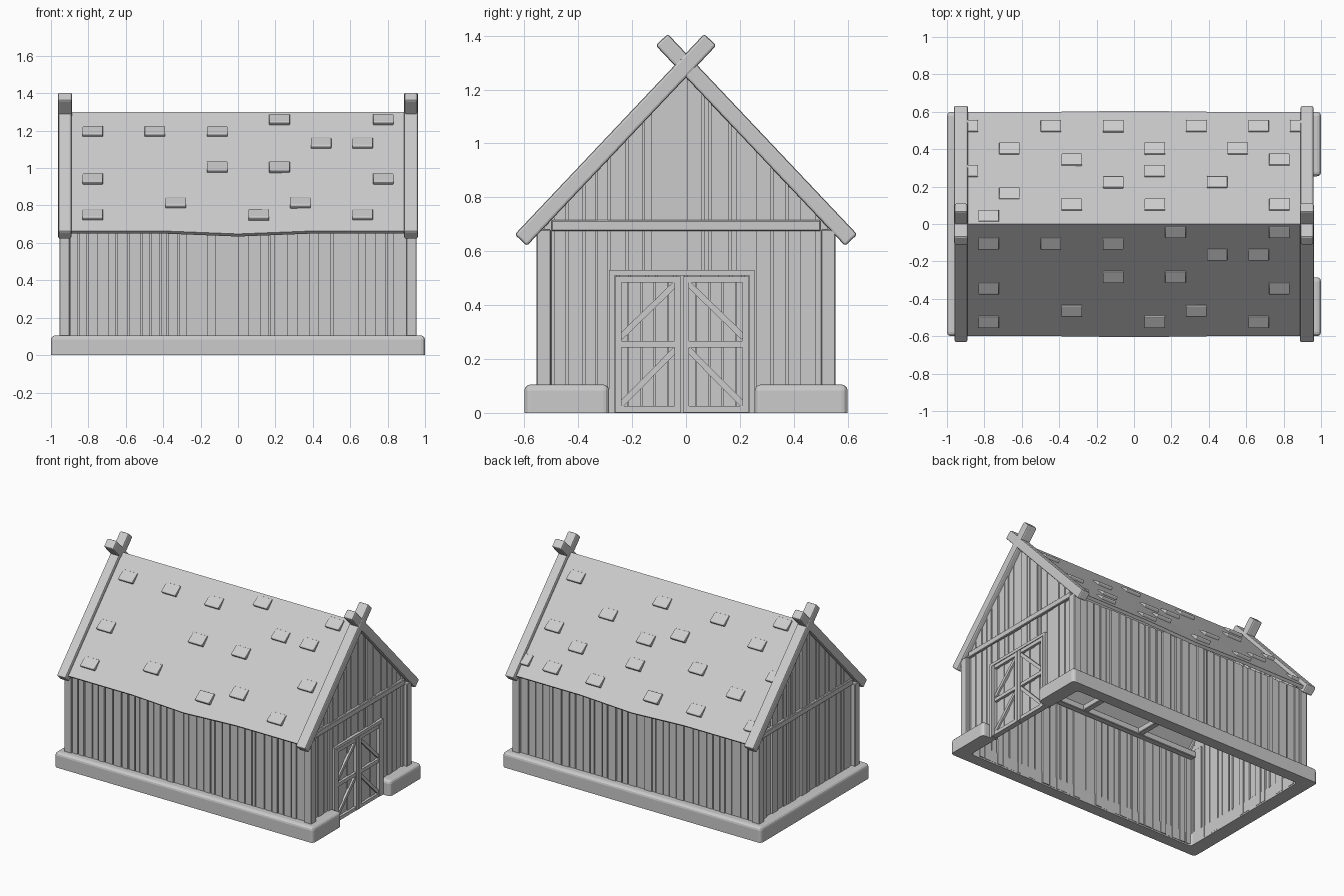
import bpy, bmesh, math, random
from mathutils import Vector

random.seed(4)
if "Cube" in bpy.data.objects:
    bpy.data.objects.remove(bpy.data.objects["Cube"])

grey = bpy.data.materials.new("plain_grey")
grey.use_nodes = True
grey.diffuse_color = (0.6, 0.6, 0.6, 1)
grey.node_tree.nodes["Principled BSDF"].inputs["Base Color"].default_value = (0.6, 0.6, 0.6, 1)

RIDGE, SLOPE = 1.30, 1.06
DOOR_L, DOOR_R, DOOR_TOP = -0.285, 0.255, 0.53


def finish(name, bm, bevel=0, segments=1):
    bmesh.ops.recalc_face_normals(bm, faces=bm.faces)
    mesh = bpy.data.meshes.new(name)
    bm.to_mesh(mesh)
    bm.free()
    mesh.materials.append(grey)
    ob = bpy.data.objects.new(name, mesh)
    bpy.context.collection.objects.link(ob)
    if bevel:
        mod = ob.modifiers.new("soft_edges", "BEVEL")
        mod.width, mod.segments = bevel, segments
    return ob


def prism(bm, points, offset):
    """Extrude a flat outline along an offset."""
    face = bm.faces.new([bm.verts.new(p) for p in points])
    out = bmesh.ops.extrude_face_region(bm, geom=[face])["geom"]
    bmesh.ops.translate(bm, vec=offset, verts=[v for v in out if isinstance(v, bmesh.types.BMVert)])


def block(bm, lo, hi):
    (a, b, c), (d, e, f) = lo, hi
    prism(bm, [(a, b, c), (d, b, c), (d, e, c), (a, e, c)], (0, 0, f - c))


def box(name, lo, hi, bevel=0.004):
    bm = bmesh.new()
    block(bm, lo, hi)
    return finish(name, bm, bevel)


def bar(bm, p, q, width, x0, x1):
    """Straight timber between two (y, z) points."""
    p, q = Vector(p), Vector(q)
    n = (q - p).normalized().orthogonal() * width / 2
    prism(bm, [(x0, *v) for v in (p + n, q + n, q - n, p - n)], (x1 - x0, 0, 0))


def plank_edges(stops):
    """Random plank borders that always include the given stops."""
    edges = []
    for a, b in zip(stops, stops[1:]):
        count = max(1, round((b - a) / 0.054))
        step = (b - a) / count
        edges.append(a)
        edges += [a + step * (i + random.uniform(-0.28, 0.28)) for i in range(1, count)]
    return edges + stops[-1:]


# Stone footing, open at the doorway
half = [(0.9, -0.52), (0.9, DOOR_L), (1, DOOR_L), (1, -0.6), (-1, -0.6)]
other = [(-1, 0.6), (1, 0.6), (1, DOOR_R), (0.9, DOOR_R), (0.9, 0.52)]
bm = bmesh.new()
prism(bm, [(x, y, 0) for x, y in half + other + [(-0.9, 0.52), (-0.9, -0.52)]], (0, 0, 0.105))
edges = [e for e in bm.edges if max(v.co.z for v in e.verts) > 0.05]
bmesh.ops.bevel(bm, geom=edges, offset=0.022, segments=3, profile=0.5, affect="EDGES")
finish("footing", bm)

# Long side walls of uneven vertical planks
for side, name in ((-1, "front_wall"), (1, "back_wall")):
    bm = bmesh.new()
    block(bm, (-0.91, side * 0.53 - 0.004, 0.01), (0.91, side * 0.53 + 0.004, 0.67))
    borders = plank_edges([-0.9, 0, 0.9])
    for a, b in zip(borders, borders[1:]):
        d = random.uniform(0.008, 0.018)
        block(bm, (a + 0.004, side * 0.53 - d, 0.01), (b - 0.004, side * 0.53 + d, 0.672))
    finish(name, bm)

# Gable walls, planks cut to the roof slope
for side, name in ((-1, "right_gable"), (1, "left_gable")):
    has_door = side > 0
    bm = bmesh.new()
    stops = [-0.53, DOOR_L, 0, DOOR_R, 0.53] if has_door else [-0.53, 0, 0.53]
    borders = plank_edges(stops)
    for a, b in zip(borders, borders[1:]):
        bottom = DOOR_TOP - 0.01 if has_door and DOOR_L - 0.001 < (a + b) / 2 < DOOR_R else 0.01
        for gap, depth in ((0.004, random.uniform(0.008, 0.018)), (0, 0.004)):
            lo, hi = a + gap, b - gap
            tops = [RIDGE - 0.03 - SLOPE * abs(y) for y in (hi, lo)]
            x = side * 0.915 - depth
            prism(bm, [(x, lo, bottom), (x, hi, bottom), (x, hi, tops[0]), (x, lo, tops[1])], (2 * depth, 0, 0))
    finish(name, bm)
    x0, x1 = sorted((side * 0.9, side * 0.943))
    box(name + "_beam", (x0, -0.5, 0.675), (x1, 0.5, 0.715))
    # Corner posts
    for y in (-0.528, 0.528):
        x0, x1 = sorted((side * 0.9, side * 0.955))
        box(name + "_corner_post", (x0, y - 0.027, 0.01), (x1, y + 0.027, 0.68))

# Roof shell with slightly sagging eaves
bm = bmesh.new()
rings = []
for x in (-0.925, -0.4, 0, 0.4, 0.925):
    sag = 0.016 if x == 0 else 0
    ey, ez = 0.6 + sag / 3, RIDGE - SLOPE * 0.6 - sag
    section = [(-ey, ez), (0, RIDGE), (ey, ez), (ey - 0.016, ez - 0.014), (0, RIDGE - 0.035), (0.016 - ey, ez - 0.014)]
    rings.append([bm.verts.new((x, y, z)) for y, z in section])
for r, s in zip(rings, rings[1:]):
    for i in range(6):
        j = (i + 1) % 6
        bm.faces.new((r[i], r[j], s[j], s[i]))
for ring in (rings[0], rings[-1]):
    for i, j, k, m in ((0, 1, 4, 5), (1, 2, 3, 4)):
        bm.faces.new((ring[i], ring[j], ring[k], ring[m]))
finish("roof", bm)

# Scattered raised shingles: row from the ridge -> columns
front_rows = {0: (2, 7), 1: (-7, -4, -1), 2: (4, 6), 4: (-1, 2), 5: (-7, 7), 7: (-3, 3), 8: (-7, 1, 6)}
back_rows = {0: (-7,), 1: (-3, 1, 7), 2: (-6,), 3: (-1, 4), 4: (-8, 1), 5: (-3, 7), 6: (-6, 1, 5),
             8: (-8, -4, -1, 3, 6, 8)}
run = Vector((0, 1, -SLOPE)).normalized()
up = Vector((0, SLOPE, 1)).normalized()
for side, rows, name in ((-1, front_rows, "front_shingles"), (1, back_rows, "back_shingles")):
    bm = bmesh.new()
    for row, columns in rows.items():
        y = 0.04 + 0.06 * row
        for col in columns:
            c = Vector((col * 0.111, y, RIDGE - SLOPE * y))
            # Wedge outline, thick at the lower edge
            wedge = [c + run * s + up * h for s, h in
                     ((-0.04, -0.008), (0.036, -0.008), (0.036, 0.016), (0.03, 0.021), (-0.04, 0.006))]
            prism(bm, [(p.x - 0.055, side * p.y, p.z) for p in wedge], (0.11, 0, 0))
    finish(name, bm, 0.006, 2)

# Crossed barge boards at both ends
for x, end in ((-0.925, "right"), (0.925, "left")):
    for s in (-1, 1):
        bm = bmesh.new()
        shift = 0.003 if s * x < 0 else 0
        bar(bm, (s * 0.613, 0.641), (-s * 0.09, 1.385), 0.062, x - 0.034 - shift, x + 0.034 + shift)
        finish(end + "_barge_board", bm, 0.009, 2)

# Door surround
bm = bmesh.new()
for y0, y1, z0 in ((DOOR_L, DOOR_L + 0.02, 0), (DOOR_R - 0.02, DOOR_R, 0), (DOOR_L, DOOR_R, 0.51)):
    block(bm, (0.895, y0, z0), (0.945, y1, DOOR_TOP))
finish("door_surround", bm)

# Two braced door leaves, mirrored about the meeting edge
mid = (DOOR_L + DOOR_R) / 2
for s, name in ((-1, "front_door_leaf"), (1, "back_door_leaf")):
    bm = bmesh.new()
    inner, outer = mid + s * 0.003, mid + s * 0.249
    borders = [inner + (outer - inner) * i / 5 for i in range(6)]
    for i, (a, b) in enumerate(zip(borders, borders[1:])):
        lo, hi = sorted((a, b))
        block(bm, (0.905, lo + 0.002, 0.004), (0.923 + 0.004 * (i % 2), hi - 0.002, 0.505))
    lo, hi = sorted((inner, outer))
    block(bm, (0.91, lo, 0.004), (0.916, hi, 0.505))
    for y in (inner + s * 0.012, outer - s * 0.012):
        bar(bm, (y, 0.002), (y, 0.507), 0.024, 0.905, 0.945)
    for z in (0.014, 0.255, 0.495):
        bar(bm, (inner, z), (outer, z), 0.024, 0.905, 0.943)
    near, far = inner + s * 0.02, outer - s * 0.02
    bar(bm, (far, 0.28), (near, 0.48), 0.022, 0.91, 0.939)
    bar(bm, (far, 0.028), (near, 0.236), 0.022, 0.91, 0.939)
    finish(name, bm)

# Inner frame: wall plates and tie beams
for y in (-0.49, 0.49):
    box("wall_plate", (-0.9, y - 0.022, 0.62), (0.9, y + 0.022, 0.665))
for x in (-0.45, 0, 0.45):
    box("tie_beam", (x - 0.02, -0.5, 0.625), (x + 0.02, 0.5, 0.665))
